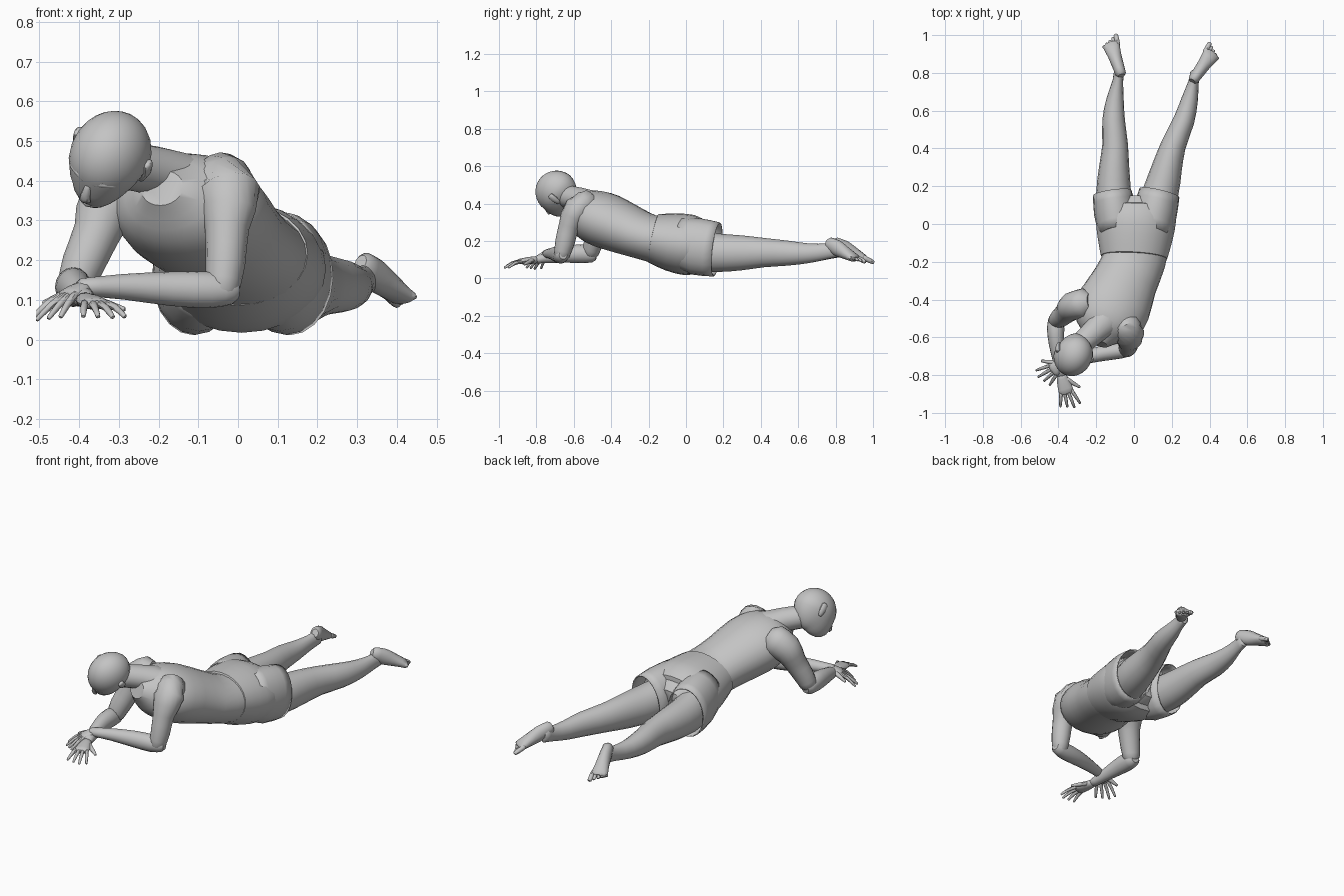
import bpy, bmesh, math
from mathutils import Vector

if "Cube" in bpy.data.objects:
    bpy.data.objects.remove(bpy.data.objects["Cube"], do_unlink=True)

grey = bpy.data.materials.new("plain grey")
grey.use_nodes = True
grey.diffuse_color = (0.55, 0.55, 0.55, 1)
grey.node_tree.nodes["Principled BSDF"].inputs["Base Color"].default_value = (0.55, 0.55, 0.55, 1)


def finish(bm, name):
    bmesh.ops.recalc_face_normals(bm, faces=bm.faces)
    mesh = bpy.data.meshes.new(name)
    bm.to_mesh(mesh)
    bm.free()
    ob = bpy.data.objects.new(name, mesh)
    bpy.context.collection.objects.link(ob)
    mesh.materials.append(grey)
    bpy.ops.object.select_all(action='DESELECT')
    ob.select_set(True)
    bpy.context.view_layer.objects.active = ob
    bpy.ops.object.shade_smooth_by_angle(angle=math.radians(45))
    return ob


def refine(rings):
    """Put a smoothly interpolated ring between each pair."""
    out = []
    for i in range(len(rings) - 1):
        a, b = rings[max(i - 1, 0)], rings[i]
        c, d = rings[i + 1], rings[min(i + 2, len(rings) - 1)]
        out.append(b)
        out.append([(9 * (q + r) - p - s) / 16 for p, q, r, s in zip(a, b, c, d)])
    return out + [rings[-1]]


def loft(name, rings, sides=16, roll=0.0, dome=0.45, up=(0, 0, 1), bm=None):
    """Tube through rings of x, y, z, half width, half height; dome=None leaves it open."""
    own = bm is None
    bm = bm or bmesh.new()
    rings = refine(rings)
    pts = [Vector(r[:3]) for r in rings]
    n = len(pts)
    dirs = [(pts[min(i + 1, n - 1)] - pts[max(i - 1, 0)]).normalized() for i in range(n)]
    spec = [(pts[i], dirs[i], rings[i][3], rings[i][4]) for i in range(n)]
    if dome:
        for end, sign in ((0, -1), (-1, 1)):
            p, t, w, h = spec[end]
            e = (p + t * sign * min(w, h) * dome, t, w * 0.62, h * 0.62)
            spec.insert(0, e) if sign < 0 else spec.append(e)
    loops = []
    for p, t, w, h in spec:
        side = t.cross(Vector(up)).normalized()
        top = side.cross(t)
        loop = []
        for k in range(sides):
            a = math.tau * k / sides
            x, y = w * math.cos(a), h * math.sin(a)
            x, y = x * math.cos(roll) - y * math.sin(roll), x * math.sin(roll) + y * math.cos(roll)
            loop.append(bm.verts.new(p + side * x + top * y))
        loops.append(loop)
    for a, b in zip(loops, loops[1:]):
        for k in range(sides):
            j = (k + 1) % sides
            bm.faces.new((a[k], a[j], b[j], b[k]))
    if dome:
        bm.faces.new(loops[0])
        bm.faces.new(loops[-1])
    return finish(bm, name) if own else bm


# Torso and neck
loft("torso", [(.015, .08, .17, .19, .13), (.01, -.08, .195, .18, .14), (0, -.19, .215, .168, .125),
               (-.045, -.3, .255, .172, .135), (-.1, -.42, .305, .195, .148), (-.14, -.5, .335, .188, .14),
               (-.165, -.56, .355, .15, .115), (-.18, -.6, .37, .09, .075)], sides=24)
loft("neck", [(-.14, -.5, .4, .09, .07), (-.21, -.57, .425, .066, .062), (-.3, -.65, .44, .06, .06)])

# Shorts: seat and two open legs
loft("shorts_seat", [(0, -.175, .215, .176, .132), (.005, -.08, .195, .198, .155),
                     (.01, .02, .178, .212, .163), (.012, .09, .167, .2, .14)], sides=24, dome=0.1)
for name, rings in (
        ("right", [(-.085, -.05, .2, .1, .13), (-.1, .06, .17, .112, .152), (-.115, .165, .155, .103, .145)]),
        ("left", [(.085, -.05, .2, .11, .13), (.11, .06, .17, .118, .152), (.135, .165, .155, .108, .145)])):
    ob = loft("shorts_" + name + "_leg", rings, dome=None, sides=20)
    wall = ob.modifiers.new("cloth", 'SOLIDIFY')
    wall.thickness = 0.006

# Legs
loft("right_leg", [(-.1, .05, .15, .09, .11), (-.108, .17, .137, .092, .103), (-.105, .3, .137, .08, .093),
                   (-.1, .42, .138, .068, .078), (-.108, .55, .135, .06, .066), (-.1, .66, .135, .046, .052),
                   (-.085, .76, .145, .028, .042), (-.078, .82, .155, .028, .042)])
loft("left_leg", [(.1, .05, .15, .09, .11), (.142, .17, .137, .095, .103), (.175, .3, .137, .08, .093),
                  (.21, .42, .138, .066, .078), (.265, .55, .135, .056, .066), (.295, .66, .135, .044, .052),
                  (.315, .75, .145, .028, .042), (.325, .8, .155, .028, .042)])


def foot(name, heel, tip, big_side):
    """Sole-up foot: a wedge from the heel, then five toes."""
    heel, tip = Vector(heel), Vector(tip)
    axis = tip - heel
    side = axis.cross(Vector((0, 0, 1))).normalized() * big_side
    bm = bmesh.new()
    rings = [(*(heel + axis * t), w, h) for t, w, h in
             ((0, .028, .034), (.25, .032, .042), (.5, .036, .034), (.8, .046, .021))]
    loft("", rings, bm=bm, sides=14)
    for i in range(5):
        base = heel + axis * .74 + side * (.034 - .017 * i)
        end = heel + axis * (.99 - .045 * i) + side * (.04 - .02 * i)
        r = .013 if i == 0 else .009
        loft("", [(*base, r, r), (*base.lerp(end, .6), r, r), (*end, r * .9, r * .8)], bm=bm, sides=8)
    finish(bm, name)


foot("right_foot", (-.07, .795, .188), (-.135, .99, .085), 1)
foot("left_foot", (.315, .765, .188), (.435, .935, .088), -1)

# Arms
loft("left_upper_arm", [(-.055, -.52, .39, .085, .075), (-.025, -.585, .365, .082, .075),
                        (-.028, -.625, .28, .056, .056), (-.032, -.648, .19, .05, .052),
                        (-.04, -.665, .12, .042, .042)], up=(0, 1, 0))
loft("left_forearm", [(-.015, -.66, .125, .035, .036), (-.07, -.67, .125, .042, .046),
                      (-.17, -.685, .128, .041, .043), (-.29, -.715, .133, .032, .032),
                      (-.395, -.745, .132, .026, .022)])
loft("right_upper_arm", [(-.26, -.42, .38, .085, .08), (-.325, -.435, .345, .08, .075),
                         (-.355, -.465, .27, .06, .06), (-.39, -.495, .19, .054, .052),
                         (-.41, -.51, .135, .045, .044)], up=(0, 1, 0))
loft("right_forearm", [(-.412, -.495, .125, .038, .04), (-.415, -.55, .132, .046, .05),
                       (-.41, -.64, .128, .04, .044), (-.395, -.74, .112, .03, .03),
                       (-.385, -.8, .1, .026, .02)])


def hand(name, wrist, knuckles, drop, thumb_side):
    """Flat palm, four spread fingers and a thumb."""
    wrist, knuckles = Vector(wrist), Vector(knuckles)
    axis = knuckles - wrist
    ahead = axis.normalized()
    side = axis.cross(Vector((0, 0, 1))).normalized() * thumb_side
    bm = bmesh.new()
    loft("", [(*wrist, .025, .019), (*(wrist + axis * .5), .036, .019), (*knuckles, .04, .014)], bm=bm, sides=12)
    for i in range(4):
        spread = 1.5 - i
        base = knuckles + side * spread * .019 - ahead * .006
        reach = .092 - .012 * abs(spread - .5)
        tip = base + ahead * reach + side * spread * .016 - Vector((0, 0, drop))
        mid = base.lerp(tip, .5) + Vector((0, 0, .006))
        loft("", [(*base, .01, .01), (*mid, .009, .009), (*tip, .006, .006)], bm=bm, sides=8)
    base = wrist + axis * .3 + side * .02
    tip = base + ahead * .06 + side * .055 - Vector((0, 0, .015))
    loft("", [(*base, .014, .013), (*base.lerp(tip, .5), .011, .011), (*tip, .007, .007)], bm=bm, sides=8)
    finish(bm, name)


hand("right_hand", (-.385, -.8, .1), (-.357, -.893, .09), .024, -1)
hand("left_hand", (-.385, -.742, .13), (-.43, -.775, .112), .035, 1)

# Head, set in its own frame of face, crown and left directions
centre = Vector((-.322, -.69, .462))
face = Vector((-.48, -.54, -.66)).normalized()
crown = Vector((.1, -.65, .65))
crown = (crown - face * crown.dot(face)).normalized()
left = crown.cross(face)


def place(l, f, u):
    return centre + left * l + face * f + crown * u


bm = bmesh.new()
bmesh.ops.create_uvsphere(bm, u_segments=24, v_segments=16, radius=1)
for v in bm.verts:
    l, f, u = v.co
    low = max(0, -u)
    jaw = max(0, f) * low
    v.co = place(l * .1 * (1 - .3 * low), f * .118 * (1 - .12 * low) + .05 * jaw, u * .116 - .03 * jaw)
finish(bm, "head")
loft("nose", [(*place(0, .108, .005), .009, .008), (*place(0, .122, -.02), .012, .012),
              (*place(0, .126, -.04), .016, .012)], sides=8, up=face)
loft("lips", [(*place(-.022, .105, -.071), .005, .005), (*place(0, .113, -.07), .009, .008),
              (*place(.022, .105, -.071), .005, .005)], sides=8, up=face)
for s, name in ((-1, "right"), (1, "left")):
    loft(name + "_ear", [(*place(s * .088, -.005, -.04), .008, .01), (*place(s * .1, -.012, -.01), .01, .018),
                         (*place(s * .1, -.014, .02), .01, .016)], sides=10, up=face)
    loft(name + "_brow", [(*place(s * .012, .108, .012), .008, .007), (*place(s * .035, .102, .018), .009, .008),
                          (*place(s * .06, .085, .01), .007, .007)], sides=8, up=face)
